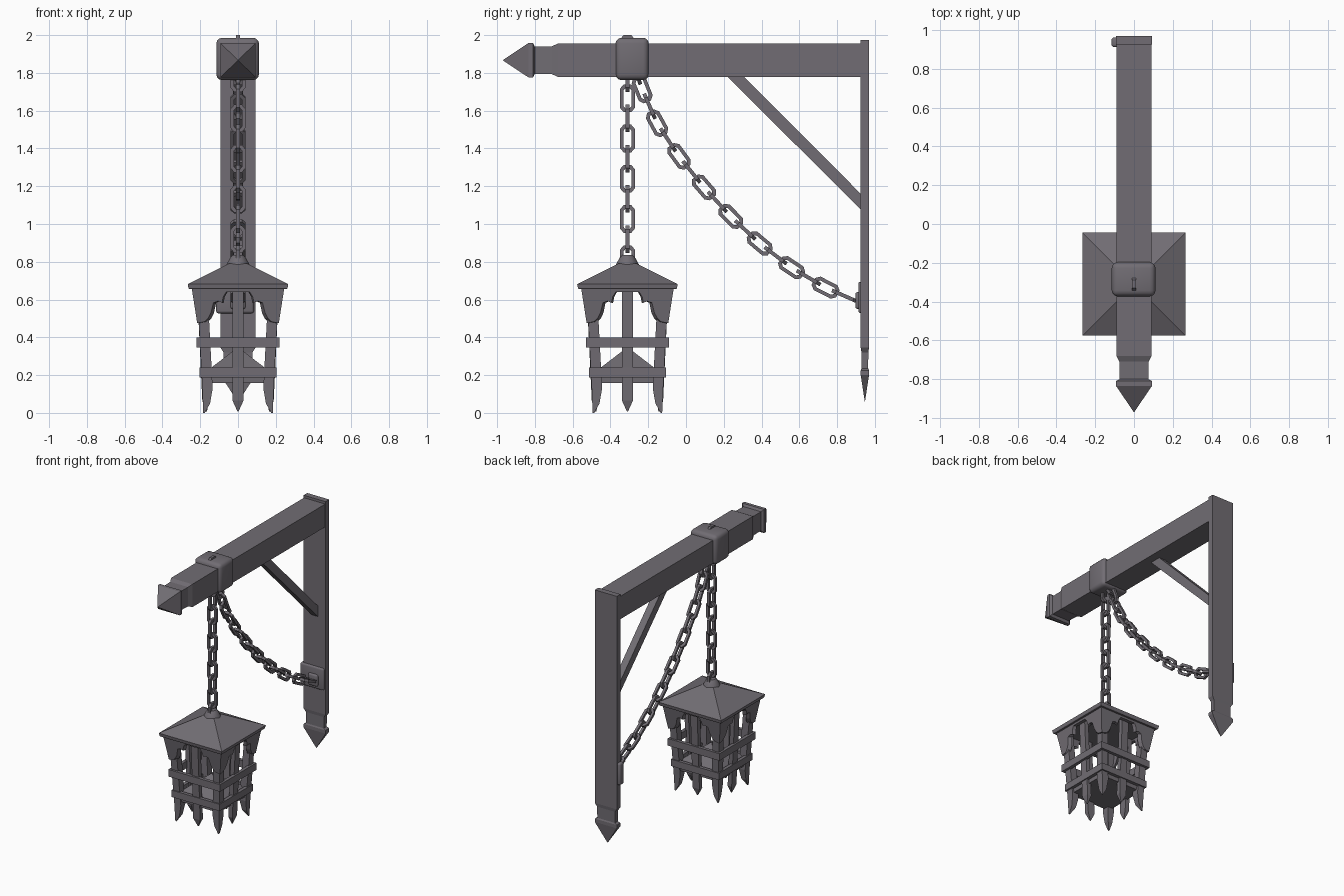
import bpy, bmesh, math
from mathutils import Vector, Matrix

if "Cube" in bpy.data.objects:
    bpy.data.objects.remove(bpy.data.objects["Cube"])

iron = bpy.data.materials.new("dark_grey_iron")
iron.diffuse_color = (0.165, 0.152, 0.172, 1)
iron.use_nodes = True
iron.node_tree.nodes["Principled BSDF"].inputs["Base Color"].default_value = iron.diffuse_color
LY = -0.31                      # lantern and collar position along the beam


def finish(bm, name, smooth=False):
    bmesh.ops.recalc_face_normals(bm, faces=bm.faces)
    me = bpy.data.meshes.new(name)
    bm.to_mesh(me)
    bm.free()
    ob = bpy.data.objects.new(name, me)
    bpy.context.collection.objects.link(ob)
    me.materials.append(iron)
    if smooth:
        bpy.context.view_layer.objects.active = ob
        ob.select_set(True)
        bpy.ops.object.shade_smooth_by_angle(angle=math.radians(40))
        ob.select_set(False)
    return ob


def loft(bm, rings):
    """Skin a list of equal-length point rings and cap both ends."""
    vs = [[bm.verts.new(p) for p in r] for r in rings]
    n = len(vs[0])
    for a, b in zip(vs, vs[1:]):
        for i in range(n):
            bm.faces.new((a[i], a[(i + 1) % n], b[(i + 1) % n], b[i]))
    bm.faces.new(vs[0])
    bm.faces.new(vs[-1])


def rect(cx, cy, z, hx, hy):
    return [Vector((cx + sx * hx, cy + sy * hy, z))
            for sx, sy in ((-1, -1), (1, -1), (1, 1), (-1, 1))]


def box(bm, x0, x1, y0, y1, z0, z1):
    c = ((x0 + x1) / 2, (y0 + y1) / 2)
    h = ((x1 - x0) / 2, (y1 - y0) / 2)
    loft(bm, [rect(*c, z0, *h), rect(*c, z1, *h)])


def spear_bar(name, stations, hx, hy, mat):
    """Bar with a notched neck and pointed head; stations are (height, scale)."""
    bm = bmesh.new()
    loft(bm, [rect(0, 0, z, hx * s, hy * s) for z, s in stations])
    bm.transform(mat)
    return finish(bm, name)


# Horizontal beam and wall post share the same notched spear profile
spear_bar("beam", [(-0.93, 1), (0.68, 1), (0.71, 0.84), (0.80, 0.82), (0.81, 1.03),
                   (0.835, 1.03), (0.97, 0.01)], 0.09, 0.0875,
          Matrix.Translation((0, 0, 1.867)) @ Matrix.Rotation(math.radians(90), 4, 'X'))
spear_bar("wall_post", [(1.973, 1), (0.345, 1), (0.32, 0.82), (0.235, 0.80), (0.225, 1.0),
                        (0.2, 1.0), (0.058, 0.01)], 0.093, 0.022,
          Matrix.Translation((0, 0.947, 0)))

# Diagonal brace
bm = bmesh.new()
prof = [(0.205, 1.793), (0.295, 1.793), (0.935, 1.15), (0.935, 1.068)]
loft(bm, [[Vector((x, y, z)) for y, z in prof] for x in (-0.027, 0.027)])
finish(bm, "brace")


def rounded_box(name, dims, bevel):
    bm = bmesh.new()
    box(bm, *dims)
    bmesh.ops.bevel(bm, geom=bm.edges[:], offset=bevel, segments=3, profile=0.5,
                    affect='EDGES')
    return finish(bm, name, True)


# Collar around the beam, chain anchor plate on the post
rounded_box("beam_collar", (-0.115, 0.111, -0.373, -0.197, 1.762, 1.986), 0.03)
rounded_box("anchor_plate", (-0.116, 0.084, 0.912, 0.962, 0.527, 0.695), 0.013)
rounded_box("anchor_stud", (-0.04, 0.04, 0.897, 0.93, 0.55, 0.64), 0.012)


# Chains: octagonal flat links, alternately turned
def octagon(w, h, c, y):
    pts = [(w, h - c), (w - c * 0.85, h)]
    pts += [(-a, b) for a, b in reversed(pts)]
    pts += [(-a, -b) for a, b in pts]
    return [Vector((a, y, b)) for a, b in pts]


def add_link(bm, pos, along, turned):
    t = 0.01
    z = along.normalized()
    x = Vector((1, 0, 0))
    y = z.cross(x)
    if not turned:
        x, y = y, -x
    m = Matrix((x, y, z)).transposed()
    loops = [octagon(0.04, 0.073, 0.023, -t), octagon(0.04, 0.073, 0.023, t),
             octagon(0.021, 0.054, 0.012, t), octagon(0.021, 0.054, 0.012, -t)]
    vs = [[bm.verts.new(pos + m @ p) for p in l] for l in loops]
    for j in range(4):
        a, b = vs[j], vs[(j + 1) % 4]
        for i in range(8):
            k = (i + 1) % 8
            bm.faces.new((a[i], a[k], b[k], b[i]))


bm = bmesh.new()
up = Vector((0, 0, 1))
for i in range(10):
    add_link(bm, Vector((0, LY, 1.772 - i * 0.1065)), up, i % 2 == 0)
add_link(bm, Vector((0, LY, 1.927)), up, False)
finish(bm, "hanging_chain")

path = [(-0.30, 1.90), (-0.232, 1.714), (-0.153, 1.533), (-0.037, 1.358), (0.095, 1.194),
        (0.237, 1.04), (0.39, 0.897), (0.559, 0.769), (0.739, 0.663), (0.94, 0.575)]
path = [Vector((0, y, z)) for y, z in path]
bm = bmesh.new()
for i in range(len(path) - 1):
    a, b = path[i], path[i + 1]
    add_link(bm, (a + b) / 2, b - a, True)
    if i:
        add_link(bm, a, b - path[i - 1], False)
finish(bm, "swag_chain")

# Lantern roof and round cap
bm = bmesh.new()
loft(bm, [rect(0, LY, z, h, h) for z, h in ((0.655, 0.258), (0.66, 0.262), (0.682, 0.266),
                                            (0.79, 0.05))])
finish(bm, "lantern_roof")
bm = bmesh.new()
loft(bm, [[Vector((r * math.cos(i * math.tau / 12), LY + r * math.sin(i * math.tau / 12), z))
           for i in range(12)]
          for r, z in ((0.065, 0.77), (0.06, 0.787), (0.042, 0.82), (0.03, 0.835))])
finish(bm, "roof_cap", True)


def four_sides(name, build):
    """Build a front part about the origin and repeat it on all four sides."""
    bm = bmesh.new()
    for k in range(4):
        part = bmesh.new()
        build(part)
        part.transform(Matrix.Translation((0, LY, 0)) @ Matrix.Rotation(k * math.pi / 2, 4, 'Z'))
        tmp = bpy.data.meshes.new("tmp")
        part.to_mesh(tmp)
        part.free()
        bm.from_mesh(tmp)
        bpy.data.meshes.remove(tmp)
    return finish(bm, name)


# Scalloped valance under the roof
def valance(b):
    half = [(0.245, 0.66), (0.216, 0.475), (0.178, 0.483), (0.158, 0.502), (0.143, 0.53),
            (0.13, 0.583), (0.105, 0.592), (0.085, 0.583), (0.078, 0.615), (0.062, 0.64)]
    pts = [(-u, z) for u, z in half] + half[::-1]
    dist = lambda z: 0.216 + (z - 0.475) * 0.157
    outer = [Vector((u, -dist(z), z)) for u, z in pts]
    inner = [Vector((u * (dist(z) - 0.025) / dist(z), -dist(z) + 0.025, z)) for u, z in pts]
    loft(b, [outer, inner])


# Leaning corner posts with spikes cut towards the outer corner
def corner_post(b):
    rings = []
    for z, out, w in ((0.66, 0.217, 0.055), (0.13, 0.189, 0.055), (0.05, 0.186, 0.038),
                      (0.0, 0.184, 0.008)):
        c = -out + w / 2
        rings.append(rect(c, c, z, w / 2, w / 2))
    loft(b, rings)


# Middle bars with pointed ends
def middle_bar(b):
    loft(b, [rect(0, -d, z, w, t) for z, d, w, t in
             ((0.66, 0.2, 0.029, 0.017), (0.065, 0.172, 0.029, 0.017),
              (0.008, 0.168, 0.003, 0.004))])


def bands(b):
    for z0, z1, h in ((0.345, 0.399, 0.219), (0.187, 0.239, 0.203)):
        loft(b, [[Vector(p) for p in ((-h, -h, z), (h, -h, z), (h - 0.026, -h + 0.026, z),
                                      (-h + 0.026, -h + 0.026, z))] for z in (z0, z1)])


four_sides("valance", valance)
four_sides("corner_posts", corner_post)
four_sides("middle_bars", middle_bar)
four_sides("cage_bands", bands)

# Lantern floor with raised pyramid inside
bm = bmesh.new()
loft(bm, [rect(0, LY, z, h, h) for z, h in ((0.157, 0.176), (0.21, 0.18), (0.345, 0.004))])
finish(bm, "lantern_floor")
